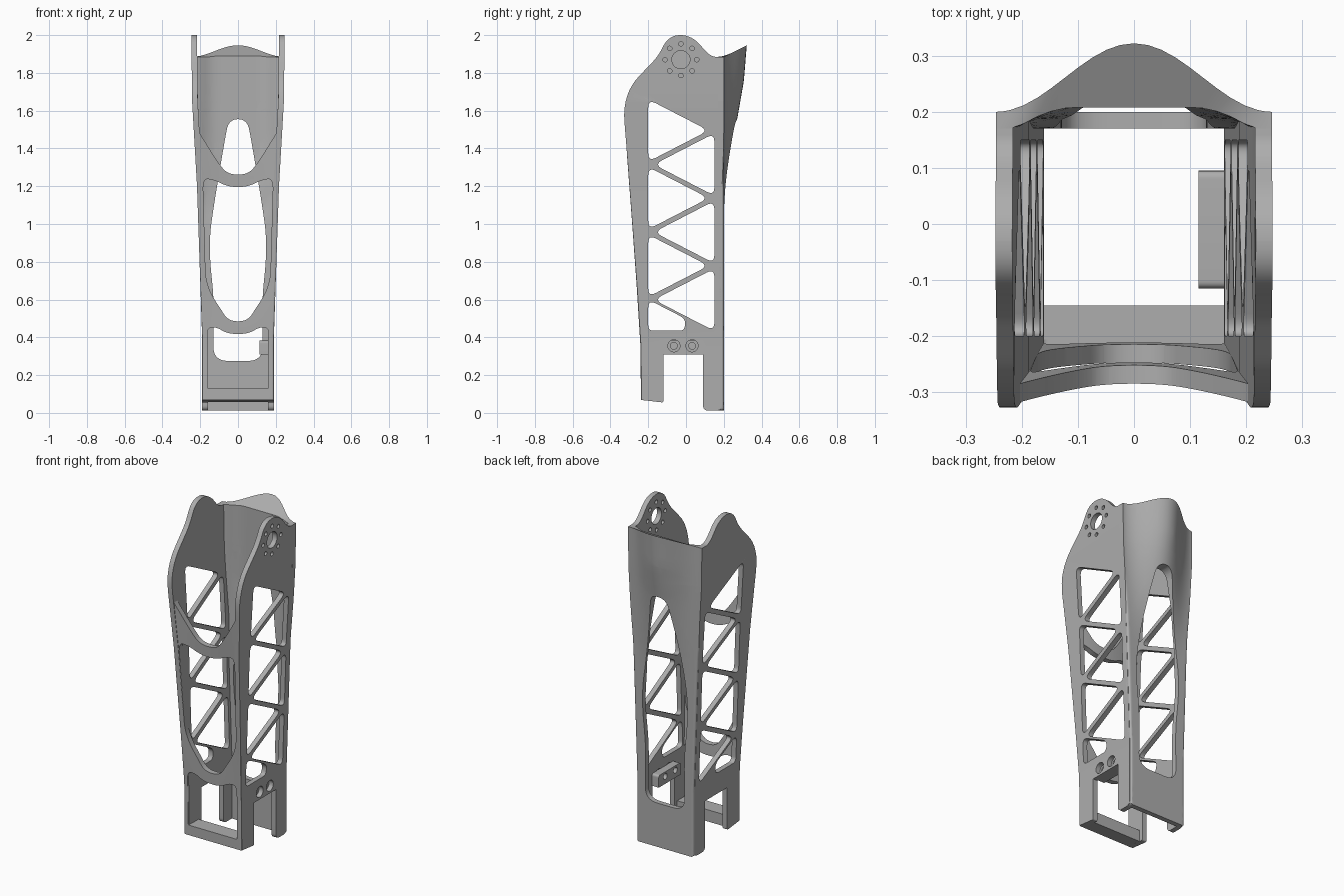
import bpy, bmesh, math
from mathutils import Vector

if "Cube" in bpy.data.objects:
    bpy.data.objects.remove(bpy.data.objects["Cube"], do_unlink=True)

grey = bpy.data.materials.new("plain grey")
grey.use_nodes = True
grey.diffuse_color = (0.42, 0.42, 0.42, 1)
grey.node_tree.nodes["Principled BSDF"].inputs["Base Color"].default_value = grey.diffuse_color

WALL = 0.03


def lerp_table(table, z):
    """Piecewise linear lookup of (z, value) pairs."""
    if z <= table[0][0]:
        return table[0][1]
    for (z0, a), (z1, b) in zip(table, table[1:]):
        if z <= z1:
            return a + (b - a) * (z - z0) / (z1 - z0)
    return table[-1][1]


HALF_WIDTH = [(0.4, 0.19), (1.2, 0.217), (1.65, 0.243), (2.0, 0.247)]
FRONT_EDGE = [(0, -0.235), (0.35, -0.238), (0.66, -0.258), (1.32, -0.308), (1.6, -0.328)]
BULGE = [(0.95, 0), (1.08, 0.004), (1.2, 0.018), (1.55, 0.07), (1.75, 0.105), (1.885, 0.122)]


def half_width(z):
    return lerp_table(HALF_WIDTH, z)


def smooth(a, b, v):
    t = min(1, max(0, (v - a) / (b - a)))
    return t * t * (3 - 2 * t)


def rounded(points, steps=8):
    """Polygon of (x, y[, trim]) with each corner softened over its trim length."""
    out = []
    for i, p in enumerate(points):
        c = Vector(p[:2])
        trim = p[2] if len(p) > 2 else 0
        if not trim:
            out.append(c)
            continue
        ends = []
        for q in (points[i - 1], points[(i + 1) % len(points)]):
            d = Vector(q[:2]) - c
            ends.append(c + d * min(trim / d.length, 0.49))
        for k in range(steps + 1):
            t = k / steps
            out.append(ends[0] * (1 - t) ** 2 + c * 2 * t * (1 - t) + ends[1] * t * t)
    return out


def mirrored(half):
    return rounded(half + [(-p[0], *p[1:]) for p in reversed(half)])


def by_width(loop):
    """Express x as a share of the half width at that height."""
    return [(x / half_width(z), z) for x, z in loop]


def circle(x, y, r, n=28):
    return [(x + r * math.cos(math.tau * k / n), y + r * math.sin(math.tau * k / n)) for k in range(n)]


def plate(name, loops, place, u_cuts=(), v_cuts=()):
    """Fill an outline with holes, give it thickness, then bend it with place(u, v, depth 0..1)."""
    curve = bpy.data.curves.new(name + " outline", "CURVE")
    curve.dimensions, curve.fill_mode, curve.extrude = "2D", "BOTH", 0.5
    for loop in loops:
        spline = curve.splines.new("POLY")
        spline.points.add(len(loop) - 1)
        for pt, co in zip(spline.points, loop):
            pt.co = (co[0], co[1], 0, 1)
        spline.use_cyclic_u = True
    helper = bpy.data.objects.new(name + " outline", curve)
    bpy.context.collection.objects.link(helper)
    mesh = bpy.data.meshes.new_from_object(helper)
    bpy.data.objects.remove(helper)
    bm = bmesh.new()
    bm.from_mesh(mesh)
    bmesh.ops.remove_doubles(bm, verts=bm.verts, dist=1e-5)
    for axis, cuts in ((0, u_cuts), (1, v_cuts)):
        normal = [0, 0, 0]
        normal[axis] = 1
        for c in cuts:
            bmesh.ops.bisect_plane(bm, geom=bm.verts[:] + bm.edges[:] + bm.faces[:],
                                   plane_co=[c * n for n in normal], plane_no=normal)
    bmesh.ops.triangulate(bm, faces=bm.faces)
    for v in bm.verts:
        v.co = place(v.co.x, v.co.y, 0.5 - v.co.z)
    bmesh.ops.recalc_face_normals(bm, faces=bm.faces)
    bm.to_mesh(mesh)
    bm.free()
    mesh.materials.clear()
    mesh.materials.append(grey)
    obj = bpy.data.objects.new(name, mesh)
    bpy.context.collection.objects.link(obj)
    bpy.ops.object.select_all(action="DESELECT")
    obj.select_set(True)
    bpy.context.view_layer.objects.active = obj
    bpy.ops.object.shade_smooth_by_angle(angle=math.radians(35))
    return obj


heights = [0.1 * k for k in range(1, 20)]
fine_heights = [0.05 * k for k in range(1, 38)]
shares = [0.1 * k for k in range(-9, 10)] + [s * e for s in (-1, 1) for e in (0.95, 0.97, 0.985)]

# Side walls: lug on top, notch below, zigzag truss openings
side_outline = rounded([
    (-0.235, 0.068), (-0.12, 0.055, 0.01), (-0.12, 0.31), (0.09, 0.31), (0.09, 0.012, 0.03),
    (0.19, 0.012, 0.03), (0.19, 1.885), (0.13, 1.885, 0.05), (0.03, 2.0, 0.07),
    (-0.09, 2.0, 0.07), (-0.15, 1.885, 0.05), (-0.338, 1.69, 0.15),
    (-0.308, 1.32), (-0.258, 0.66), (-0.238, 0.35)])
truss = []
for k in range(3):
    z = 1.495 - 0.358 * k
    truss.append(rounded([(-0.2, z + 0.165, 0.045), (0.12, z, 0.05), (-0.2, z - 0.165, 0.045)]))
    z -= 0.18
    truss.append(rounded([(0.15, z + 0.165, 0.045), (-0.17, z, 0.05), (0.15, z - 0.165, 0.045)]))
truss.append(rounded([(-0.2, 0.6, 0.045), (0.0, 0.497, 0.04), (-0.01, 0.435, 0.025), (-0.2, 0.435, 0.03)]))

# Hub and screw holes are only in the left wall
screws = (-0.064, 0.032)
hub = (-0.027, 1.87)
left_holes = [circle(*hub, 0.048)] + [circle(y, 0.355, 0.032) for y in screws]
for k in range(8):
    a = math.tau * k / 8
    left_holes.append(circle(hub[0] + 0.084 * math.cos(a), hub[1] + 0.084 * math.sin(a), 0.012, 14))

for name, sign, extra in (("left_wall", 1, left_holes), ("right_wall", -1, [])):
    plate(name, [side_outline] + truss + extra,
          lambda y, z, d, sign=sign: (sign * (half_width(z) - WALL * d), y, z), v_cuts=heights)

# Screw block inside the left wall
plate("screw_block",
      [rounded([(-0.115, 0.31), (0.095, 0.31), (0.095, 0.382, 0.015), (-0.115, 0.382, 0.015)])]
      + [circle(y, 0.355, 0.018) for y in screws],
      lambda y, z, d: (0.115 + 0.047 * d, y, z))


# Back wall: thin below, solid swelling above with a sloping top
def place_back(s, z, d):
    x = s * half_width(z)
    edge = max(0, (abs(s) - 0.94) / 0.06)
    outer = 0.2 + lerp_table(BULGE, z) * math.cos(s * math.pi / 2) ** 2 - 0.014 * edge ** 3 * (1 - smooth(1.0, 1.5, z))
    corner = min(1, max(0, (abs(x) - 0.1) / 0.11))
    inner = 0.17 + 0.038 * smooth(0.95, 1.25, z) * (1 - corner ** 2)
    inner = min(inner, outer - 0.015)
    y = outer + (inner - outer) * d
    return x, y, z + 0.5 * smooth(1.75, 1.885, z) * max(0, y - 0.2)


back_outline = mirrored([(0.19, 0.012, 0.02), (0.19, 0.4), (0.217, 1.2), (0.243, 1.65), (half_width(1.885), 1.885)])
back_hole = mirrored([(0.132, 0.275, 0.08), (0.127, 0.6, 0.1), (0.15, 0.82, 0.1), (0.148, 0.96, 0.07),
                      (0.115, 1.18, 0.12), (0.05, 1.555, 0.06)])
plate("back_wall", [by_width(back_outline), by_width(back_hole)], place_back, shares, fine_heights)


# Front frame: lower window, long opening and a scooped upper edge
def place_front(s, z, d):
    edge = max(0, (abs(s) - 0.94) / 0.06)
    y = lerp_table(FRONT_EDGE, z) + 0.022 * smooth(0.3, 1.2, z) * (1 - s * s)
    return s * half_width(z) * 0.999, y - 0.003 + 0.006 * edge ** 3 + (WALL + 0.003) * d, z


front_outline = mirrored([(0.19, 0.068), (0.19, 0.4), (0.217, 1.2), (half_width(1.6), 1.6),
                          (0.218, 1.505, 0.06), (0.1, 1.315, 0.1), (0.05, 1.262, 0.045)])
window = mirrored([(0.165, 0.128, 0.012), (0.165, 0.45, 0.05), (0.115, 0.455, 0.04), (0.055, 0.418, 0.05)])
opening = mirrored([(0.05, 0.485, 0.045), (0.17, 0.67, 0.09), (0.186, 1.24, 0.06),
                    (0.13, 1.235, 0.04), (0.05, 1.196, 0.045)])
plate("front_frame", [by_width(front_outline), by_width(window), by_width(opening)],
      place_front, shares, fine_heights)

# Deep sill joining the front legs
plate("front_sill", [[(-0.232, 0.068), (-0.145, 0.058), (-0.145, 0.128), (-0.232, 0.128)]],
      lambda y, z, d: (0.17 - 0.34 * d, y, z))
